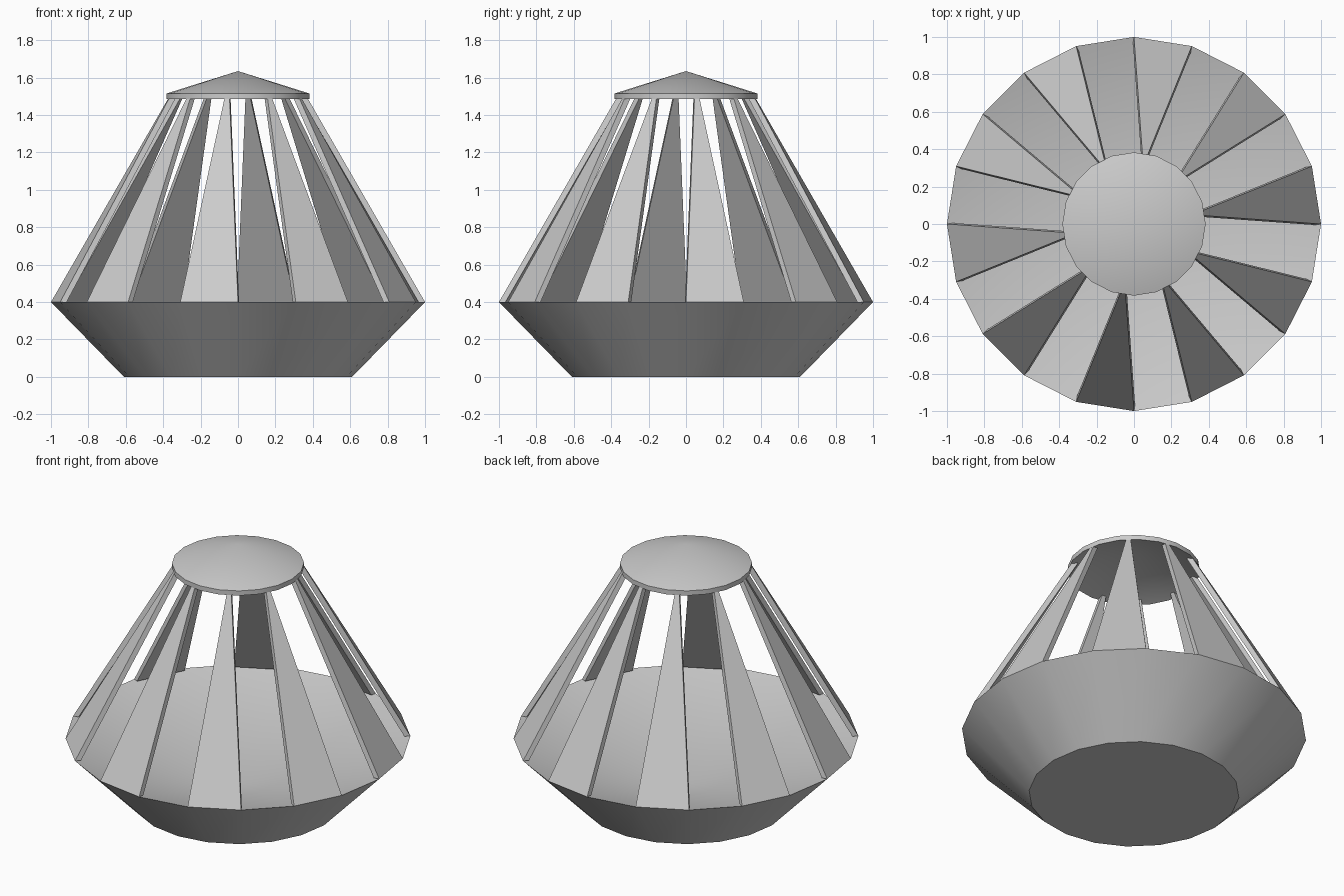
import bpy, bmesh
from math import sin, cos, pi, radians
from mathutils import Vector

if "Cube" in bpy.data.objects:
    bpy.data.objects.remove(bpy.data.objects["Cube"])

SIDES = 20


def finish(name, bm, smooth=True):
    bmesh.ops.recalc_face_normals(bm, faces=bm.faces)
    mesh = bpy.data.meshes.new(name)
    bm.to_mesh(mesh)
    bm.free()
    obj = bpy.data.objects.new(name, mesh)
    bpy.context.collection.objects.link(obj)
    if smooth:
        bpy.ops.object.select_all(action='DESELECT')
        bpy.context.view_layer.objects.active = obj
        obj.select_set(True)
        bpy.ops.object.shade_smooth_by_angle(angle=radians(30))
    return obj


def lathe(name, profile):
    """Spin (radius, z) points into a closed body; radius 0 makes a pole."""
    bm = bmesh.new()
    rings = []
    for r, z in profile:
        n = 1 if r == 0 else SIDES
        rings.append([bm.verts.new((r * cos(2 * pi * i / SIDES),
                                    r * sin(2 * pi * i / SIDES), z)) for i in range(n)])
    for a, b in zip(rings, rings[1:]):
        for i in range(SIDES):
            j = (i + 1) % SIDES
            quad = [a[i % len(a)], a[j % len(a)], b[j % len(b)], b[i % len(b)]]
            bm.faces.new(list(dict.fromkeys(quad)))
    return finish(name, bm)


def slat(name, start):
    """Tapered board leaning from one side of the rim up to the cap."""
    step = 2 * pi / SIDES
    mid = start + step / 2
    out = Vector((cos(mid), sin(mid), 0))
    side = Vector((-sin(mid), cos(mid), 0))
    half_base, r_base = sin(step / 2), cos(step / 2)
    corners = [(-half_base, r_base, 0.40), (half_base, r_base, 0.40),
               (0.013, 0.372, 1.495), (-0.013, 0.372, 1.495)]
    bm = bmesh.new()
    layers = [[bm.verts.new(side * w + out * (r - d) + Vector((0, 0, z)))
               for w, r, z in corners] for d in (0, 0.035)]
    front, back = layers
    bm.faces.new(front)
    bm.faces.new(back[::-1])
    for i in range(4):
        j = (i + 1) % 4
        bm.faces.new((front[i], back[i], back[j], front[j]))
    return finish(name, bm, smooth=False)


# Flared base with a shallow dished top
lathe("base_bowl", [(0, 0), (0.61, 0), (1.0, 0.40), (0, 0.10)])

# Thin conical cap
lathe("cap", [(0, 1.605), (0.383, 1.485), (0.383, 1.515), (0, 1.635)])

# Ten slats, on every other side of the rim
for k in range(SIDES // 2):
    slat(f"slat_{k + 1}", 4 * pi * k / SIDES)
